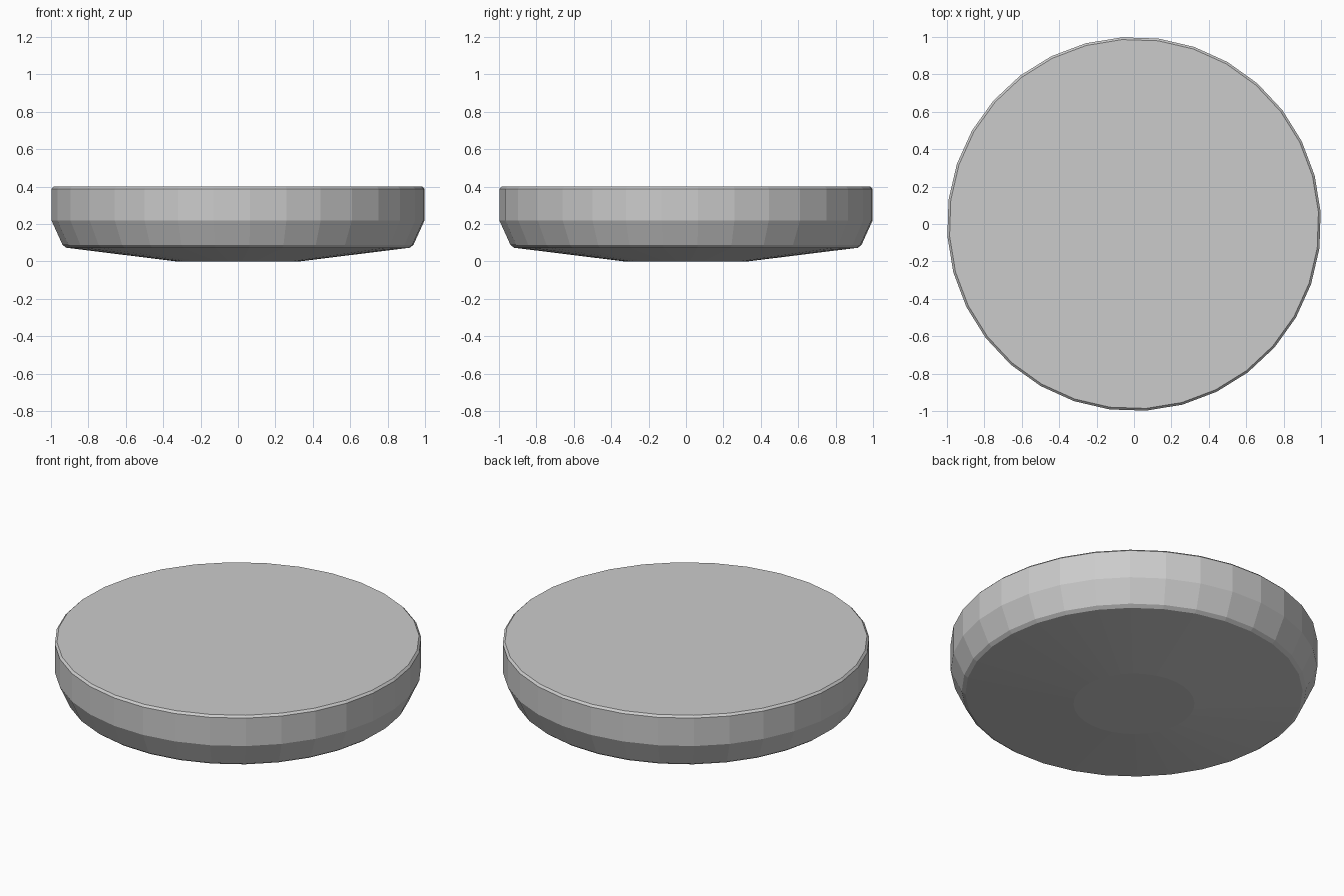
import bpy, bmesh
from math import cos, sin, pi, radians

if "Cube" in bpy.data.objects:
    bpy.data.objects.remove(bpy.data.objects["Cube"])

SIDES = 32
OFFSET = radians(3.75)

# Half profile of the disc, (radius, height) from underside to top
PROFILE = [(0.33, 0.0), (0.92, 0.073), (0.94, 0.088),
           (1.0, 0.22), (1.0, 0.388), (0.988, 0.4)]

bm = bmesh.new()
rings = []
for r, z in PROFILE:
    rings.append([bm.verts.new((r * cos(OFFSET + 2 * pi * i / SIDES),
                                r * sin(OFFSET + 2 * pi * i / SIDES), z))
                  for i in range(SIDES)])

# Side bands
for low, high in zip(rings, rings[1:]):
    for i in range(SIDES):
        j = (i + 1) % SIDES
        bm.faces.new((low[i], low[j], high[j], high[i]))

# Flat underside and top
bm.faces.new(rings[0][::-1])
bm.faces.new(rings[-1])

mesh = bpy.data.meshes.new("round_disc")
bm.to_mesh(mesh)
bm.free()
disc = bpy.data.objects.new("round_disc", mesh)
bpy.context.collection.objects.link(disc)
